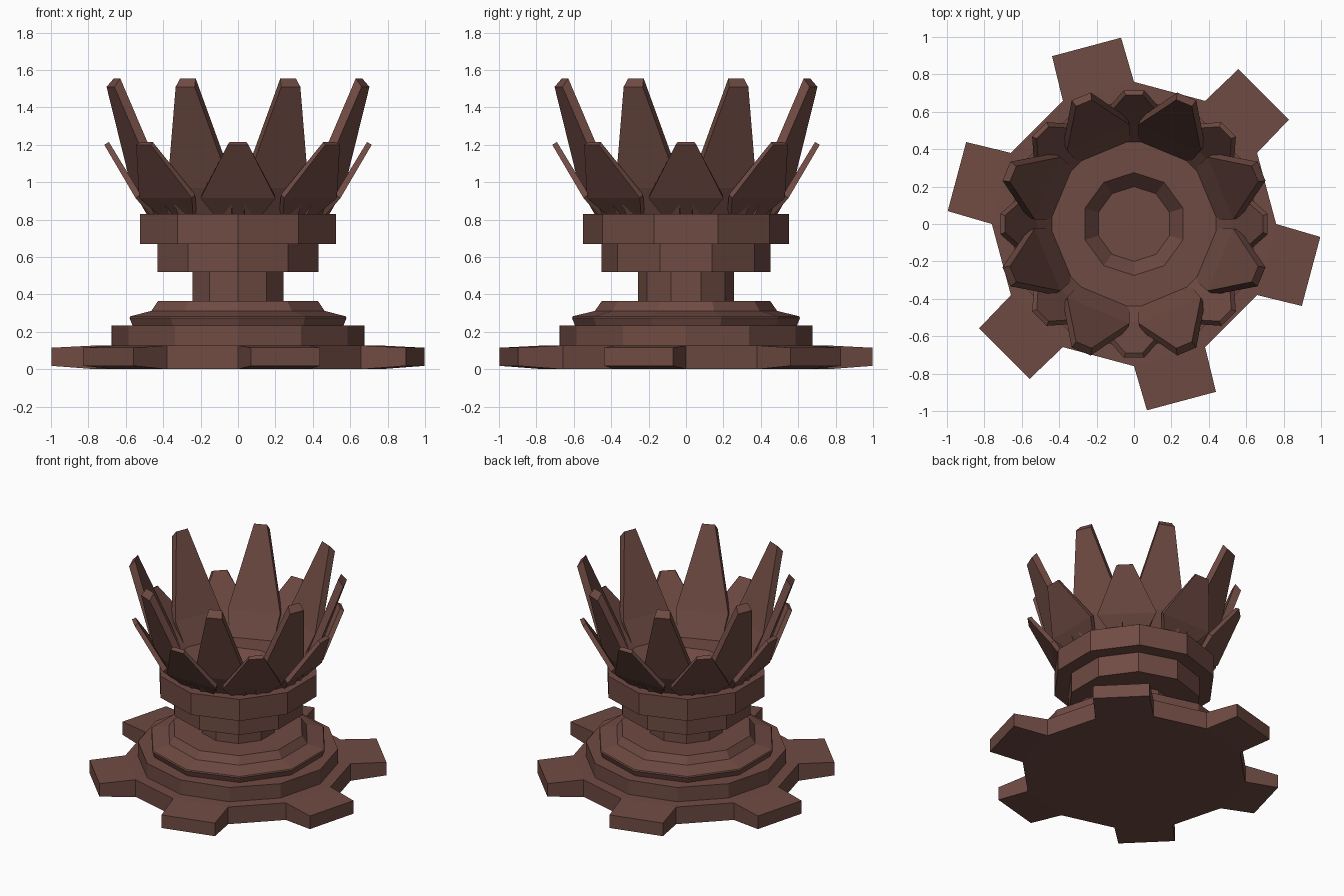
import bpy, bmesh
from math import sin, cos, pi, radians

if "Cube" in bpy.data.objects:
    bpy.data.objects.remove(bpy.data.objects["Cube"])

mat = bpy.data.materials.new("brown")
mat.diffuse_color = (0.16, 0.07, 0.056, 1)
mat.use_nodes = True
mat.node_tree.nodes["Principled BSDF"].inputs["Base Color"].default_value = mat.diffuse_color


def make_object(name, bm):
    bmesh.ops.recalc_face_normals(bm, faces=bm.faces[:])
    mesh = bpy.data.meshes.new(name)
    bm.to_mesh(mesh)
    bm.free()
    mesh.materials.append(mat)
    ob = bpy.data.objects.new(name, mesh)
    bpy.context.collection.objects.link(ob)
    return ob


def lathe(name, profile, sides, start):
    """Faceted turned shape from (radius, height) points, capped at both ends."""
    bm = bmesh.new()
    rings = [[bm.verts.new((r * cos(start + 2 * pi * i / sides),
                            r * sin(start + 2 * pi * i / sides), z))
              for i in range(sides)] for r, z in profile]
    for a, b in zip(rings, rings[1:]):
        for i in range(sides):
            j = (i + 1) % sides
            bm.faces.new((a[i], a[j], b[j], b[i]))
    bm.faces.new(rings[0])
    bm.faces.new(rings[-1])
    return make_object(name, bm)


def petals(name, inner, outer, count, start):
    """Ring of bent, pointed slabs; rows are (radius, height, half width)."""
    bm = bmesh.new()
    for k in range(count):
        a = start + 2 * pi * k / count
        c, s = cos(a), sin(a)

        def row(r, z, w):
            return [bm.verts.new((r * c - t * s, r * s + t * c, z)) for t in (-w, w)]

        loops = []
        for p, q in zip(inner, outer):
            i, o = row(*p), row(*q)
            loops.append([i[0], i[1], o[1], o[0]])
        for lo, hi in zip(loops, loops[1:]):
            for n in range(4):
                m = (n + 1) % 4
                bm.faces.new((lo[n], lo[m], hi[m], hi[n]))
        bm.faces.new(loops[0])
        bm.faces.new(loops[-1])
    return make_object(name, bm)


# Toothed base: twelve-sided plate with every other side pulled out
bm = bmesh.new()
ring = [[bm.verts.new((0.76 * cos(radians(30 * i)), 0.76 * sin(radians(30 * i)), z))
         for i in range(12)] for z in (0, 0.127)]
bm.faces.new(ring[0])
bm.faces.new(ring[1])
for i in range(12):
    j = (i + 1) % 12
    side = [ring[0][i], ring[0][j], ring[1][j], ring[1][i]]
    if i % 2 == 0:
        bm.faces.new(side)
        continue
    a = radians(30 * i + 15)
    tip = [bm.verts.new((0.98 * cos(a) - t * sin(a), 0.98 * sin(a) + t * cos(a), z))
           for t, z in ((-0.191, 0.018), (0.191, 0.018), (0.191, 0.115), (-0.191, 0.115))]
    bm.faces.new(tip)
    for n in range(4):
        m = (n + 1) % 4
        bm.faces.new((side[n], side[m], tip[m], tip[n]))
make_object("toothed_base", bm)

# Plinth step on the base
lathe("plinth", [(0.675, 0.12), (0.675, 0.233)], 12, 0)

# Ten-sided turned body with a shallow pit in the top
lathe("pedestal_body", [
    (0.59, 0.225), (0.61, 0.275), (0.605, 0.283), (0.487, 0.312), (0.45, 0.365),
    (0.257, 0.365), (0.257, 0.52), (0.453, 0.52), (0.453, 0.67),
    (0.552, 0.67), (0.552, 0.83), (0.275, 0.83), (0.20, 0.74)], 10, pi / 2)

# Lower, outer ring of petals
petals("lower_petals",
       [(0.43, 0.82, 0.12), (0.52, 0.935, 0.195), (0.69, 1.215, 0.045)],
       [(0.46, 0.815, 0.12), (0.548, 0.915, 0.20), (0.715, 1.2, 0.055)],
       8, 0)

# Upper, inner ring of petals
petals("upper_petals",
       [(0.415, 0.82, 0.15), (0.50, 1.0, 0.18), (0.70, 1.555, 0.045)],
       [(0.455, 0.81, 0.15), (0.54, 0.97, 0.185), (0.738, 1.51, 0.055)],
       8, pi / 8)
